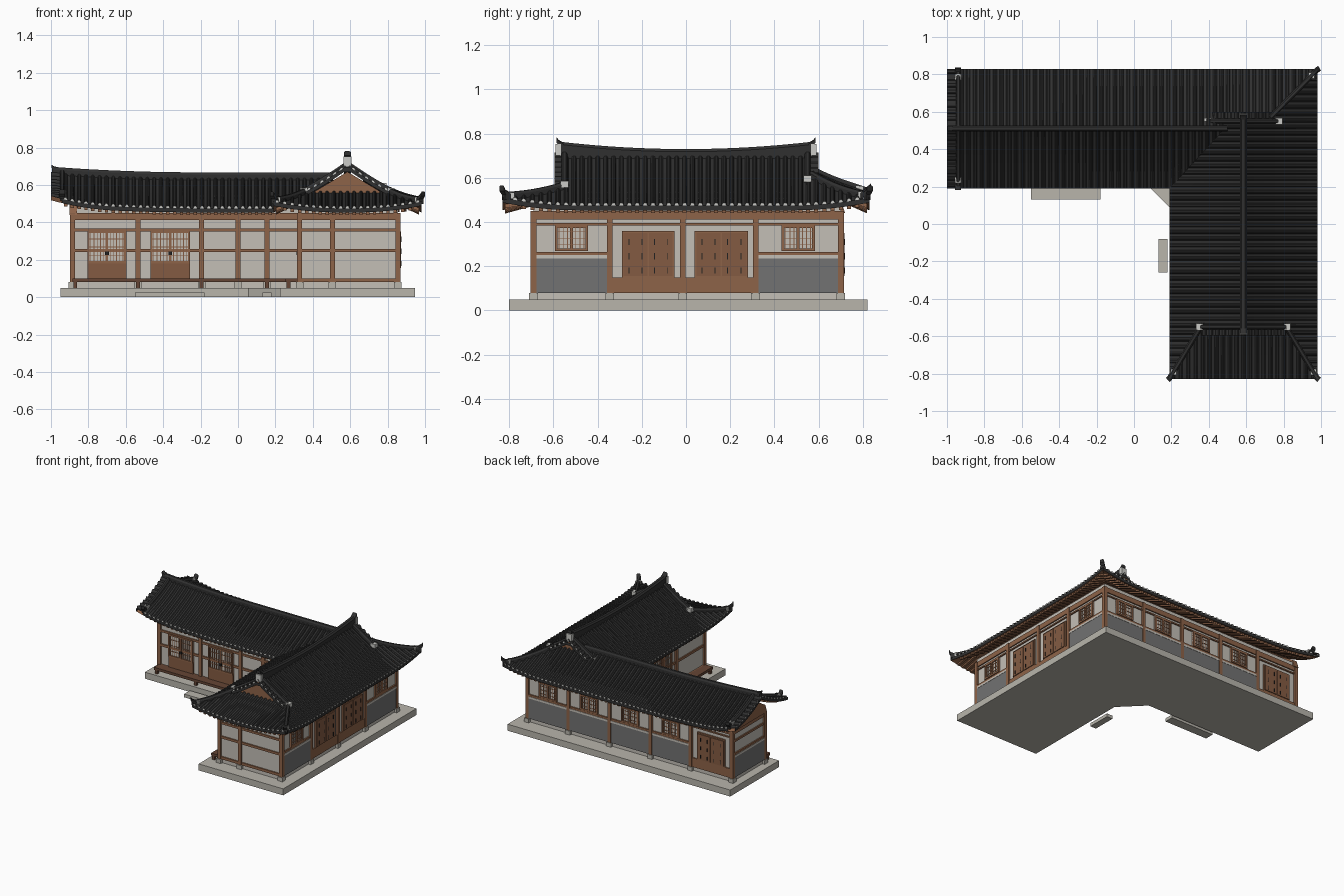
import bpy, bmesh, math
from mathutils import Vector

if "Cube" in bpy.data.objects:
    bpy.data.objects.remove(bpy.data.objects["Cube"])

COL = {"roof_tile": (.03, .03, .03), "wood": (.27, .125, .065), "door_wood": (.23, .105, .055),
       "plaster": (.55, .52, .47), "stone": (.48, .46, .41), "grey_panel": (.17, .17, .17),
       "tile_end": (.6, .6, .57), "deck_wood": (.13, .06, .035), "iron": (.015, .015, .015)}
MATS = {}
for n, c in COL.items():
    MATS[n] = bpy.data.materials.new(n)
    MATS[n].diffuse_color = (*c, 1)
parts = {}

def bm_of(key):
    return parts.setdefault(key, bmesh.new())

def face(key, pts, up=0):
    bm = bm_of(key)
    f = bm.faces.new([bm.verts.new(p) for p in pts])
    f.normal_update()
    if up * f.normal.z < 0:
        f.normal_flip()

def solid(key, rings):
    """Closed skin through a list of equal point rings."""
    bm = bm_of(key)
    vs = [[bm.verts.new(p) for p in r] for r in rings]
    fs = [bm.faces.new(vs[0]), bm.faces.new(vs[-1])]
    m = len(vs[0])
    for a, b in zip(vs, vs[1:]):
        fs += [bm.faces.new((a[i], a[(i+1) % m], b[(i+1) % m], b[i])) for i in range(m)]
    bmesh.ops.recalc_face_normals(bm, faces=fs)

def prism(key, pts, z0, z1):
    solid(key, [[(x, y, z) for x, y in pts] for z in (z0, z1)])

def box(key, a, b):
    prism(key, [(a[0], a[1]), (b[0], a[1]), (b[0], b[1]), (a[0], b[1])], a[2], b[2])

def sweep(key, pts, w, h, drop=.01):
    """Rounded bar along a path, profile kept upright."""
    pts = [Vector(p) for p in pts]
    rings = []
    for i, p in enumerate(pts):
        d = pts[min(i+1, len(pts)-1)] - pts[max(i-1, 0)]
        s = Vector((-d.y, d.x, 0)).normalized()
        prof = [(-w, -drop), (-w, h*.6), (-.5*w, h), (.5*w, h), (w, h*.6), (w, -drop)]
        rings.append([p + s*o + Vector((0, 0, z)) for o, z in prof])
    solid(key, rings)

# ---- roof height functions
CX, RX, CY, RY, ZE = .585, .395, .51, .32, .475
f = lambda t: .75*t + .25*t*t
zA = lambda x, y: ZE + .16*f(1 - abs(y-CY)/RY)
zB = lambda x, y: ZE + .225*f(1 - abs(x-CX)/RX)
zS = lambda x, y: ZE + .225*f((y+.83)*.593/RX)
CORNERS = [(.19, -.83), (.98, -.83), (.98, .83), (-1, .19), (-1, .83)]

def lift(x, y):
    c = max(max(0, 1 - math.hypot(x-a, y-b)/.35)**2 for a, b in CORNERS)
    return .035*c + .03*max(0, (-.2-x)/.8)**2

def slope(ax, a0, a1, eave, top, zf, rafters=True, N=7, r=.0105):
    """One roof plane of parallel tile rows with soffit, end caps and rafters."""
    n = max(1, round((a1-a0)/.036))
    s = (a1-a0)/n
    arc = [(-r*math.cos(math.pi*k/5), r*1.2*math.sin(math.pi*k/5)) for k in range(6)]
    prof = [(-s/2, 0)] + arc + [(s/2, 0)]
    def pt(p, k, h):
        q = eave(p) + (top(p)-eave(p))*k/N
        x, y = (p, q) if ax == 'x' else (q, p)
        return (x, y, zf(x, y) + lift(x, y) + h)
    for i in range(n):
        c = a0 + (i+.5)*s
        g = [[pt(c+o, k, h) for k in range(N+1)] for o, h in prof]
        for a, b in zip(g, g[1:]):
            for k in range(N):
                face(("roof_tiles", "roof_tile"), (a[k], a[k+1], b[k+1], b[k]), 1)
        face(("tile_end_caps", "tile_end"), [a[0] for a in g[1:-1]])
        lo = [[pt(c+o, k, -.022) for k in range(N+1)] for o in (-s/2, s/2)]
        for k in range(N):
            face(("soffit", "wood"), (lo[0][k], lo[0][k+1], lo[1][k+1], lo[1][k]), -1)
        face(("eave_edge", "roof_tile"), (g[0][0], g[-1][0], lo[1][0], lo[0][0]))
        run = abs(top(c)-eave(c))
        if rafters and run > .05:
            e = min(.15, run)/run*N
            sweep(("rafters", "wood"), [pt(c, .012/run*N, -.04), pt(c, e, -.04)], .009, .018, 0)

K = lambda v: (lambda p: v)
valley = lambda y: .19 + .925*(y-.19) if y < CY else .486 - .925*(y-CY)
# back wing: front slope (to the valley), back slope (to the rear hip), left verge
slope('x', -.94, .19, K(.19), K(CY), zA)
slope('x', .19, .486, lambda x: .19+(x-.19)/.925, K(CY), zA, False)
slope('x', -.94, .486, K(.83), K(CY), zA)
slope('x', .486, .73, K(.83), K(.54), zA)
slope('x', .73, .98, K(.83), lambda x: .83-(.98-x)*1.08, zA)
slope('y', .19, .83, K(-1), K(-.93), zA, False, 2)
# right wing: both long slopes, front skirt, rear hip, gable verges
for e, sg in ((.19, 1), (.98, -1)):
    slope('y', -.83, -.56, K(e), lambda y: e + sg*(y+.83)*.593, zB)
    slope('y', -.56, .19, K(e), K(CX), zB)
slope('y', .19, .57, valley, K(CX), zB, False)
slope('y', .19, .57, K(.98), K(CX), zB)
slope('y', .57, .83, K(.98), lambda y: .98-(.83-y)/1.08, zB)
slope('x', .19, .35, K(-.83), lambda x: -.83+(x-.19)/.593, zS)
slope('x', .35, .82, K(-.83), K(-.53), zS)
slope('x', .82, .98, K(-.83), lambda x: -.83+(.98-x)/.593, zS)
slope('x', .36, .81, K(-.595), K(-.54), lambda x, y: zB(x, y)+.004, False, 2)
slope('x', .42, .75, K(.6), K(.54), lambda x, y: zB(x, y)+.004, False, 2)

# ---- ridges
T, E = ("ridges", "roof_tile"), ("ridge_end_caps", "tile_end")
def line(zf, a, b, n=8, dz=.0):
    out = []
    for i in range(n+1):
        x, y = a[0]+(b[0]-a[0])*i/n, a[1]+(b[1]-a[1])*i/n
        out.append((x, y, zf(x, y)+lift(x, y)+dz))
    return out

def cap(p, s=.016):
    box(E, (p[0]-s, p[1]-s, p[2]-.005), (p[0]+s, p[1]+s, p[2]+.024))

sweep(T, line(zA, (-.995, CY), (.5, CY), 14), .016, .032)
sweep(T, [(CX, y/10*.57, .7+.033*(y/10)**2) for y in range(-10, 11)], .018, .03, .04)
for s in (-1, 1):
    # ridge end ornament and spike
    box(E, (CX-.022, s*.578-.012, .7), (CX+.022, s*.578+.012, .752))
    sweep(T, [(CX, s*.555, .745), (CX, s*.575, .757), (CX, s*.585, .768)], .018, .014)
    # gable descending ridges
    for q in (-1, 1):
        w = .235 if s < 0 else .19
        g = line(zB, (CX, s*.55), (CX+q*w, s*.55))
        sweep(T, g, .014, .03)
        cap((g[-1][0], g[-1][1], g[-1][2]+.008), .018)
    # left verge ridges
    v = line(zA, (-.94, CY), (-.94, CY+s*.315))
    sweep(T, v, .013, .028)
    cap(v[-2])
    x, y, z = v[-1]
    sweep(T, [(x, y-s*.02, z+.01), (x, y, z+.02), (x, y+s*.012, z+.035)], .016, .015)
sweep(T, [(-.97, CY, .69), (-.985, CY, .694), (-.997, CY, .702)], .014, .006)
# hip ridges with upturned corner tips
for zf, a, b in ((zB, (.82, -.56), (.98, -.825)), (zB, (.35, -.56), (.19, -.825)), (zB, (.73, .57), (.98, .825))):
    h = line(zf, a, b)
    sweep(T, h, .014, .027)
    cap(h[-2])
    x, y, z = h[-1]
    d = Vector((b[0]-a[0], b[1]-a[1], 0)).normalized()
    sweep(T, [(x-d.x*.02, y-d.y*.02, z+.015), (x, y, z+.025), (x+d.x*.018, y+d.y*.01, z+.042)], .015, .015)

# gable boards
for y in (-.54, .54):
    solid(("gable_board", "wood"), [[(CX-.2, yy, .55), (CX+.2, yy, .55), (CX, yy, .67)] for yy in (y-.01, y+.01)])
solid(("left_gable", "wood"), [[(xx, .3, .44), (xx, .72, .44), (xx, .7, .5), (xx, CY, .62), (xx, .32, .5)] for xx in (-.9, -.86)])

# ---- platform and steps
S = "stone"
prism(("platform", S), [(-.95, .225), (.055, .225), (.225, .055), (.225, -.8), (.945, -.8), (.945, .82), (-.95, .82)], 0, .05)
box(("long_step", S), (-.55, .13, 0), (-.18, .2, .025))
box(("side_step", S), (.13, -.26, 0), (.18, -.08, .025))

# ---- wall bodies
box(("back_wing_wall", "plaster"), (-.885, .315, .05), (.855, .70, .48))
box(("right_wing_wall", "plaster"), (.33, -.69, .05), (.855, .70, .48))

def wb(w, u0, u1, z0, z1, d, name, mat):
    ax, c, s = w
    a, b = sorted((c - s*.01, c + s*d))
    if ax == 'y':
        box((name, mat), (u0, a, z0), (u1, b, z1))
    else:
        box((name, mat), (a, u0, z0), (b, u1, z1))

def frame(w, cols, beams):
    for u in cols:
        wb(w, u-.013, u+.013, .078, .45, .014, "columns", "wood")
        wb(w, u-.02, u+.02, .05, .08, .02, "column_bases", S)
    for z0, z1 in beams:
        wb(w, cols[0], cols[-1], z0, z1, .009, "beams", "wood")

def lattice(w, u0, u1, z0, z1, nv, nh):
    wb(w, u0, u1, z0, z1, .006, "window_paper", "plaster")
    for a, b in ((u0, u0+.012), (u1-.012, u1), ((u0+u1)/2-.007, (u0+u1)/2+.007)):
        wb(w, a, b, z0, z1, .014, "window_frames", "wood")
    for z in (z0, z1-.012):
        wb(w, u0, u1, z, z+.012, .014, "window_frames", "wood")
    for i in range(1, nv):
        u = u0 + (u1-u0)*i/nv
        wb(w, u-.002, u+.002, z0, z1, .01, "lattice", "door_wood")
    for i in range(1, nh):
        z = z0 + (z1-z0)*i/nh
        wb(w, u0, u1, z-.002, z+.002, .01, "lattice", "door_wood")

def lattice_door(w, u0, u1):
    wb(w, u0, u1, .1, .19, .012, "door_panels", "door_wood")
    lattice(w, u0, u1, .18, .355, 12, 4)
    m = (u0+u1)/2
    wb(w, m-.01, m+.01, .225, .245, .018, "door_rings", "iron")

def plank_door(w, a, b, u0, u1):
    wb(w, a, b, .08, .15, .01, "lower_boards", "wood")
    wb(w, u0-.008, u1+.008, .145, .36, .01, "door_frames", "wood")
    m = (u0+u1)/2
    for p, q in ((u0, m-.003), (m+.003, u1)):
        wb(w, p, q, .155, .35, .016, "plank_doors", "door_wood")
        for z in (.18, .245, .31):
            for u in (p+.025, q-.025):
                wb(w, u-.002, u+.002, z-.014, z+.014, .019, "door_straps", "iron")

def grey_bay(w, a, b, window=True):
    wb(w, a+.013, b-.013, .08, .235, .011, "grey_panels", "grey_panel")
    wb(w, a+.013, b-.013, .235, .25, .013, "panel_sills", "plaster")
    wb(w, a, b, .25, .265, .01, "beams", "wood")
    if window:
        m = (a+b)/2
        lattice(w, m-.075, m+.075, .268, .385, 8, 4)

TOP = (.412, .45)
RAILS = [(.08, .1), (.24, .258), (.35, .366), TOP]
FA, FB, BK = ('y', .315, -1), ('y', -.69, -1), ('y', .70, 1)
RT, LB, LA = ('x', .855, 1), ('x', .33, -1), ('x', -.885, -1)
# courtyard front of back wing
frame(FA, [-.885, -.535, -.195, 0, .155, .33], RAILS)
lattice_door(FA, -.805, -.597)
lattice_door(FA, -.468, -.256)
# end wall and courtyard side of right wing
frame(FB, [.33, .505, .855], RAILS)
frame(LB, [-.69, -.345, -.015, .315], RAILS)
lattice_door(LB, -.285, -.075)
lattice_door(LB, .045, .255)
# right side
frame(RT, [-.69, -.345, -.015, .315, .70], [TOP, (.385, .395)])
grey_bay(RT, -.69, -.345)
grey_bay(RT, .315, .70)
plank_door(RT, -.345, -.015, -.282, -.06)
plank_door(RT, -.015, .315, .047, .273)
# back
bays = [-.885, -.535, -.195, .155, .505, .855]
frame(BK, bays, [TOP, (.385, .395)])
for a, b in zip(bays[1:], bays[2:]):
    grey_bay(BK, a, b)
plank_door(BK, -.885, -.535, -.82, -.6)
# left end
frame(LA, [.315, .70], [TOP, (.35, .366)])
grey_bay(LA, .315, .70, False)

# ---- porch decks with short legs
D = ("porch_deck", "deck_wood")
box(D, (-.885, .24, .08), (.33, .315, .1))
box(D, (.255, -.69, .08), (.33, .24, .1))
for x in (-.87, -.535, -.195, .155):
    box(("deck_legs", "deck_wood"), (x-.01, .245, .05), (x+.01, .265, .08))
for y in (-.675, -.345, -.015):
    box(("deck_legs", "deck_wood"), (.26, y-.01, .05), (.28, y+.01, .08))

# ---- turn collected parts into objects
for (name, mat), bm in parts.items():
    me = bpy.data.meshes.new(name)
    bm.to_mesh(me)
    bm.free()
    me.materials.append(MATS[mat])
    bpy.context.collection.objects.link(bpy.data.objects.new(name, me))

for m in bpy.data.materials:
    if m.users and not m.is_grease_pencil:
        m.use_nodes = True
        m.node_tree.nodes["Principled BSDF"].inputs["Base Color"].default_value = m.diffuse_color
